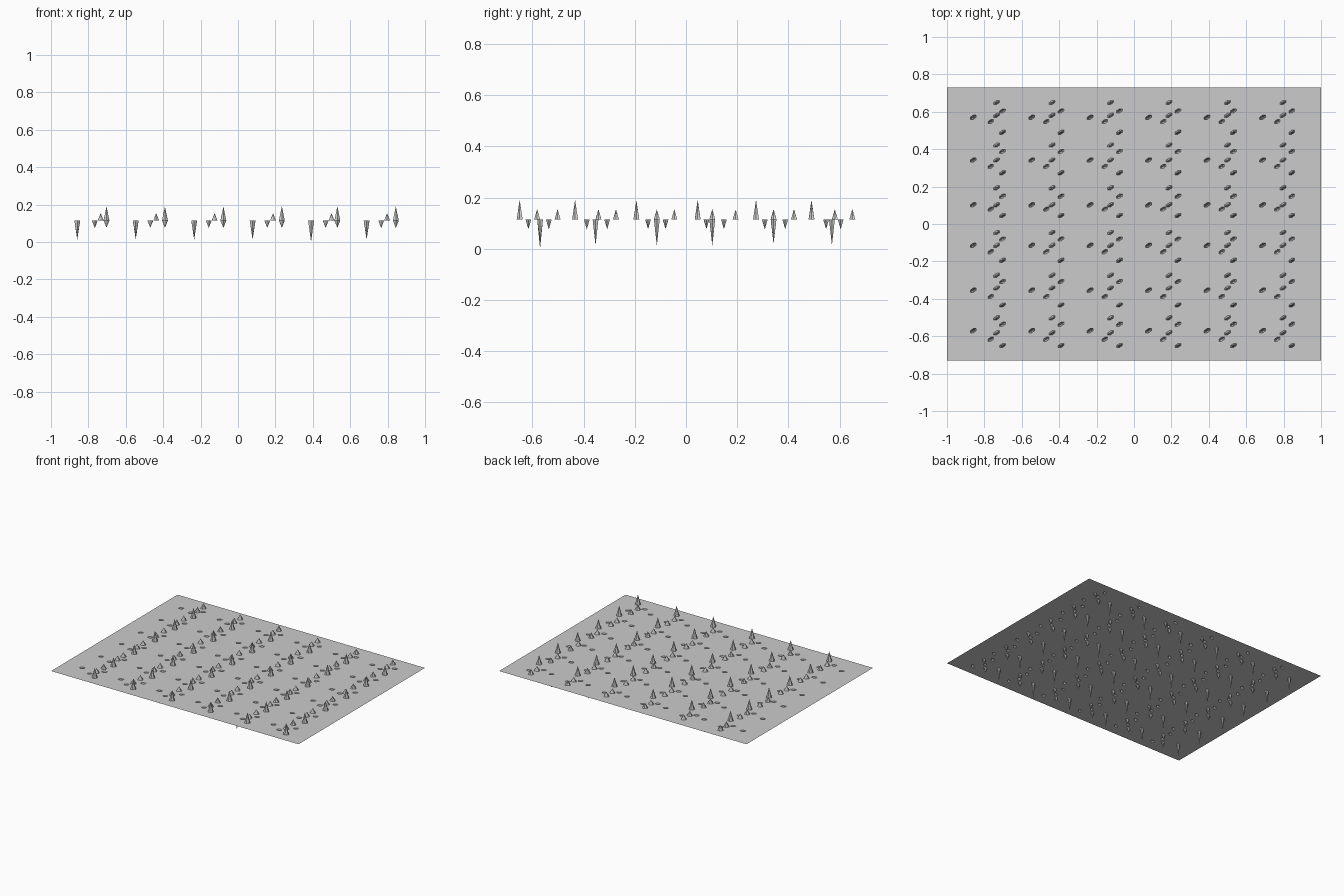
import bpy, random

if "Cube" in bpy.data.objects:
    bpy.data.objects.remove(bpy.data.objects["Cube"])

random.seed(4)
N = 128                      # grid steps on each side
W, D, BASE = 2.0, 1.46, 0.115

# x and y centres of the six kinds of spike, one entry per column / row
X_PIT = [-0.852, -0.549, -0.234, 0.078, 0.383, 0.693]
X_DENT = [-0.767, -0.467, -0.150, 0.164, 0.469, 0.770]
X_PEAK = [-0.734, -0.434, -0.119, 0.186, 0.500, 0.802]
X_TALL = [-0.700, -0.388, -0.085, 0.230, 0.533, 0.848]
Y_TALL = [-0.650, -0.428, -0.194, 0.041, 0.272, 0.495]
Y_DENT = [-0.614, -0.390, -0.150, 0.075, 0.310, 0.543]
Y_PEAK = [-0.580, -0.346, -0.114, 0.108, 0.343, 0.577]
Y_PIT = [-0.568, -0.358, -0.114, 0.108, 0.343, 0.568]
Y_DENT2 = [-0.535, -0.312, -0.080, 0.146, 0.390, 0.610]
Y_PEAK2 = [-0.500, -0.278, -0.044, 0.190, 0.422, 0.645]

heights = {}


def spikes(xs, ys, tip, vary):
    """Move single grid points up or down to the tip height."""
    for x in xs:
        for y in ys:
            i = round((x + W / 2) / W * N)
            j = round((y + D / 2) / D * N)
            heights[i, j] = tip + random.uniform(-vary, vary)


spikes(X_DENT, Y_DENT, 0.078, 0.003)     # shallow dents
spikes(X_TALL, Y_DENT2, 0.078, 0.003)
spikes(X_PEAK, Y_PEAK, 0.152, 0.003)     # low peaks
spikes(X_PEAK, Y_PEAK2, 0.152, 0.003)
spikes(X_TALL, Y_TALL, 0.187, 0.005)     # tall peaks
spikes(X_PIT, Y_PIT, 0.018, 0.007)       # deep pits
lowest = min(heights, key=heights.get)
heights[lowest] = 0.0

# Triangulated sheet, all diagonals running the same way
verts = [(-W / 2 + W * i / N, -D / 2 + D * j / N, heights.get((i, j), BASE))
         for j in range(N + 1) for i in range(N + 1)]
faces = []
for j in range(N):
    for i in range(N):
        a = j * (N + 1) + i
        b, c, d = a + 1, a + N + 2, a + N + 1
        faces += [(a, b, c), (a, c, d)]

mesh = bpy.data.meshes.new("spiked_sheet")
mesh.from_pydata(verts, [], faces)
mesh.update()
sheet = bpy.data.objects.new("spiked_sheet", mesh)
bpy.context.collection.objects.link(sheet)
